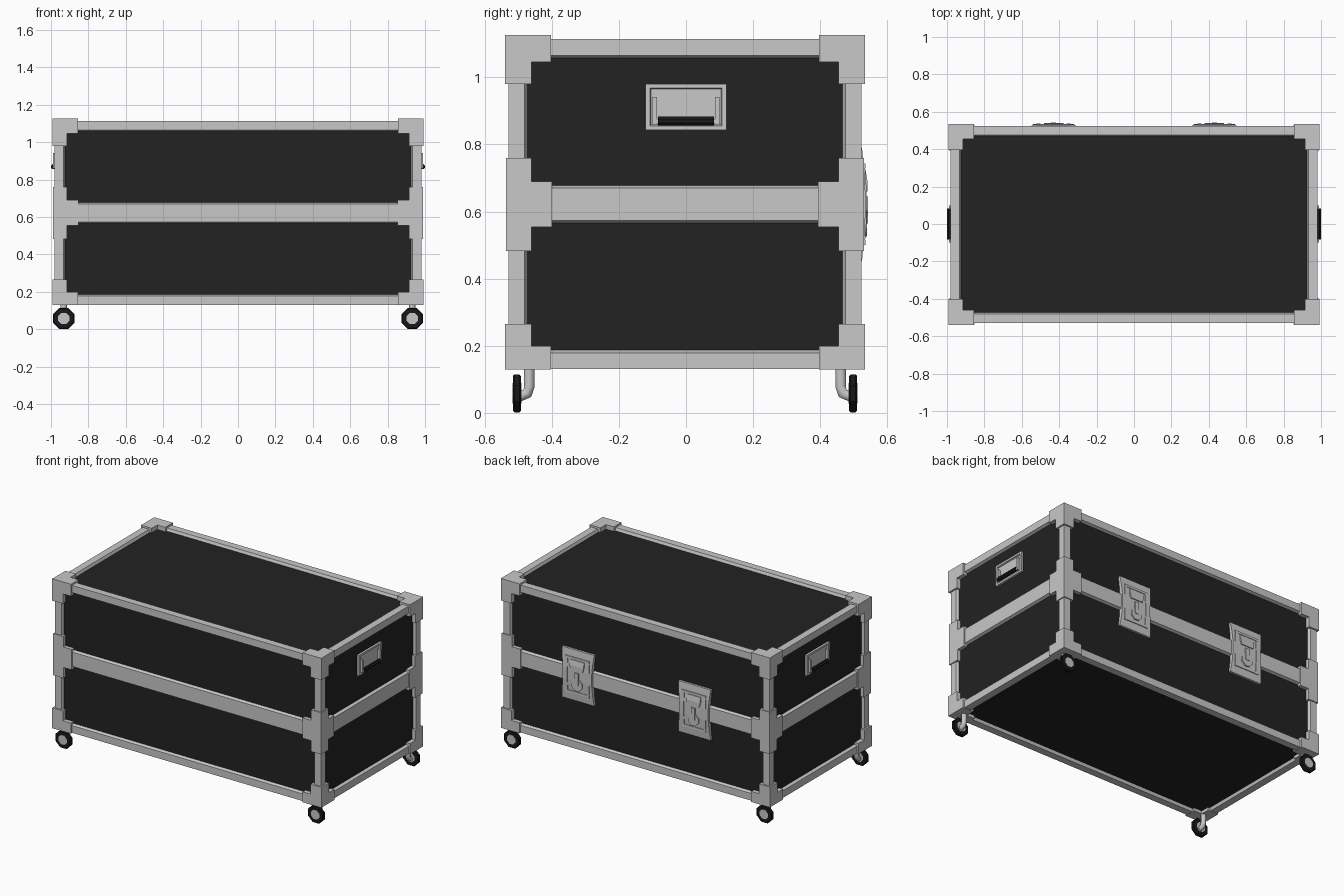
import bpy, bmesh, math
from mathutils import Matrix, Vector

if "Cube" in bpy.data.objects:
    bpy.data.objects.remove(bpy.data.objects["Cube"])


def material(name, rgb):
    m = bpy.data.materials.new(name)
    m.diffuse_color = (*rgb, 1)
    m.use_nodes = True
    m.node_tree.nodes["Principled BSDF"].inputs["Base Color"].default_value = m.diffuse_color
    return m


METAL = material("light_grey_metal", (0.58, 0.58, 0.58))
PANEL = material("black_panel", (0.016, 0.016, 0.016))
RUBBER = material("black_rubber", (0.009, 0.009, 0.009))

YC = -0.003                       # case centre in y (latches stick out at the back)
HX, HY = 0.982, 0.526             # case half sizes
Z0, Z1, ZM = 0.131, 1.114, 0.622  # bottom, top, lid split
RIM = 0.068                       # frame width around the panels


def finish(name, bm, mats):
    bmesh.ops.recalc_face_normals(bm, faces=bm.faces)
    me = bpy.data.meshes.new(name)
    bm.to_mesh(me)
    bm.free()
    for m in mats:
        me.materials.append(m)
    ob = bpy.data.objects.new(name, me)
    bpy.context.collection.objects.link(ob)
    return ob


def box(bm, a, b):
    a, b = Vector(a), Vector(b)
    size = [abs(v) for v in (b - a)]
    mat = Matrix.Translation((a + b) / 2) @ Matrix.Diagonal((*size, 1))
    return bmesh.ops.create_cube(bm, size=1, matrix=mat)["verts"]


def cylinder(bm, centre, radius, depth, axis, sides):
    rot = Matrix.Rotation(math.pi / 2, 4, axis)
    spin = Matrix.Rotation(math.pi / sides, 4, "Z")
    return bmesh.ops.create_cone(bm, cap_ends=True, segments=sides, radius1=radius,
                                 radius2=radius, depth=depth,
                                 matrix=Matrix.Translation(centre) @ rot @ spin)["verts"]


# Case body: box split at the lid line, every face inset to a recessed black panel
bm = bmesh.new()
box(bm, (-HX, YC - HY, Z0), (HX, YC + HY, Z1))
bmesh.ops.bisect_plane(bm, geom=bm.verts[:] + bm.edges[:] + bm.faces[:],
                       plane_co=(0, 0, ZM), plane_no=(0, 0, 1))
bmesh.ops.recalc_face_normals(bm, faces=bm.faces)
sides = bm.faces[:]
bmesh.ops.inset_individual(bm, faces=sides, thickness=RIM)
bmesh.ops.inset_individual(bm, faces=sides, thickness=0.011, depth=-0.018)
for f in sides:
    f.material_index = 1
finish("case_body", bm, [METAL, PANEL])

# Corner caps (three legs each) and T-shaped brackets at the lid split
caps, tees = bmesh.new(), bmesh.new()
for sx in (-1, 1):
    for sy in (-1, 1):
        def pt(dx, dy, z):
            return (sx * (HX - dx), YC + sy * (HY - dy), z)
        o, leg = 0.011, 0.127
        for z, d, oz in ((Z1, -1, 0.012), (Z0, 1, 0.002)):
            zo, zi, zl = z - d * oz, z + d * RIM, z + d * 0.134
            box(caps, pt(-o, -o, zo), pt(leg, RIM, zi))
            box(caps, pt(-o, -o, zo), pt(RIM, leg, zi))
            box(caps, pt(-o, -o, zo), pt(RIM, RIM, zl))
        o = 0.007
        box(tees, pt(-o, -o, 0.482), pt(RIM, RIM, 0.76))
        box(tees, pt(-o, -o, ZM - RIM), pt(0.13, RIM, ZM + RIM))
        box(tees, pt(-o, -o, ZM - RIM), pt(RIM, 0.13, ZM + RIM))
finish("corner_caps", caps, [METAL])
finish("split_brackets", tees, [METAL])

# Casters: bent stem, octagonal tyre, hub
for sx in (-1, 1):
    for sy in (-1, 1):
        tag = ("left" if sx < 0 else "right") + ("_front" if sy < 0 else "_back")
        x = sx * 0.932
        path = [(0.464, 0.145), (0.464, 0.078), (0.47, 0.058), (0.496, 0.048)]
        cu = bpy.data.curves.new("caster_stem_" + tag, "CURVE")
        cu.dimensions = "3D"
        cu.bevel_depth, cu.bevel_resolution, cu.use_fill_caps = 0.018, 1, True
        sp = cu.splines.new("POLY")
        sp.points.add(len(path) - 1)
        for p, (y, z) in zip(sp.points, path):
            p.co = (x, YC + sy * y, z, 1)
        cu.materials.append(METAL)
        ob = bpy.data.objects.new(cu.name, cu)
        bpy.context.collection.objects.link(ob)
        bpy.ops.object.select_all(action="DESELECT")
        ob.select_set(True)
        bpy.context.view_layer.objects.active = ob
        bpy.ops.object.convert(target="MESH")

        c = (x, YC + sy * 0.501, 0.058)
        bm = bmesh.new()
        cylinder(bm, c, 0.0615, 0.024, "X", 8)
        rims = [e for e in bm.edges if any(len(f.verts) == 8 for f in e.link_faces)]
        bmesh.ops.bevel(bm, geom=rims, offset=0.005, segments=1, affect="EDGES")
        finish("caster_tyre_" + tag, bm, [RUBBER])
        bm = bmesh.new()
        cylinder(bm, c, 0.033, 0.027, "X", 8)
        finish("caster_hub_" + tag, bm, [METAL])

# Side handles: dished plate, two arms, black grip
for sx, tag in ((-1, "left"), (1, "right")):
    bm = bmesh.new()
    box(bm, (sx * 0.95, -0.12, 0.843), (sx * 0.978, 0.12, 0.981))
    bmesh.ops.recalc_face_normals(bm, faces=bm.faces)
    face = [max(bm.faces, key=lambda f: sx * f.calc_center_median().x)]
    bmesh.ops.inset_region(bm, faces=face, thickness=0.018)
    bmesh.ops.inset_region(bm, faces=face, thickness=0.005, depth=-0.01)
    finish("handle_plate_" + tag, bm, [METAL])
    bm = bmesh.new()
    for sy in (-1, 1):
        box(bm, (sx * 0.965, sy * 0.086, 0.86), (sx * 0.988, sy * 0.1, 0.942))
        box(bm, (sx * 0.976, sy * 0.078, 0.862), (sx * 0.99, sy * 0.1, 0.876))
    finish("handle_arms_" + tag, bm, [METAL])
    bm = bmesh.new()
    cylinder(bm, (sx * 0.987, 0, 0.87), 0.014, 0.168, "X", 8)
    finish("handle_grip_" + tag, bm, [RUBBER])


def bowed_plate(bm, cx, rows):
    """Closed plate on the back wall from rows of (z, half width, front y)."""
    rings = [[bm.verts.new((cx + sx * w, y, z)) for sx, y in
              ((-1, 0.51), (-1, yf), (1, yf), (1, 0.51))] for z, w, yf in rows]
    for a, b in zip(rings, rings[1:]):
        for i in range(4):
            j = (i + 1) % 4
            bm.faces.new((a[i], a[j], b[j], b[i]))
    bm.faces.new(rings[0])
    bm.faces.new(rings[-1])


# Latches on the back: bowed backplate, raised tray rim, cover block and turn key
for cx, tag in ((-0.43, "left"), (0.43, "right")):
    bm = bmesh.new()
    bowed_plate(bm, cx, [(0.452, 0.12, 0.5245), (0.52, 0.112, 0.531), (0.585, 0.108, 0.5345),
                         (0.66, 0.108, 0.5345), (0.722, 0.112, 0.531), (0.79, 0.12, 0.5245)])
    finish("latch_plate_" + tag, bm, [METAL])
    bm = bmesh.new()
    for s in (-1, 1):
        bowed_plate(bm, cx + s * 0.08, [(0.5, 0.01, 0.533), (0.58, 0.01, 0.5385),
                                        (0.66, 0.01, 0.5385), (0.742, 0.01, 0.533)])
        box(bm, (cx - 0.09, 0.51, ZM + s * 0.121), (cx + 0.09, 0.5345, ZM + s * 0.106))
    finish("latch_rim_" + tag, bm, [METAL])
    bm = bmesh.new()
    bowed_plate(bm, cx, [(0.66, 0.045, 0.541), (0.69, 0.052, 0.541), (0.725, 0.052, 0.535)])
    finish("latch_cover_" + tag, bm, [METAL])
    bm = bmesh.new()
    box(bm, (cx - 0.014, 0.52, 0.565), (cx + 0.014, 0.543, 0.645))
    cylinder(bm, (cx, 0.53, 0.565), 0.042, 0.02, "X", 8)
    finish("latch_key_" + tag, bm, [METAL])
